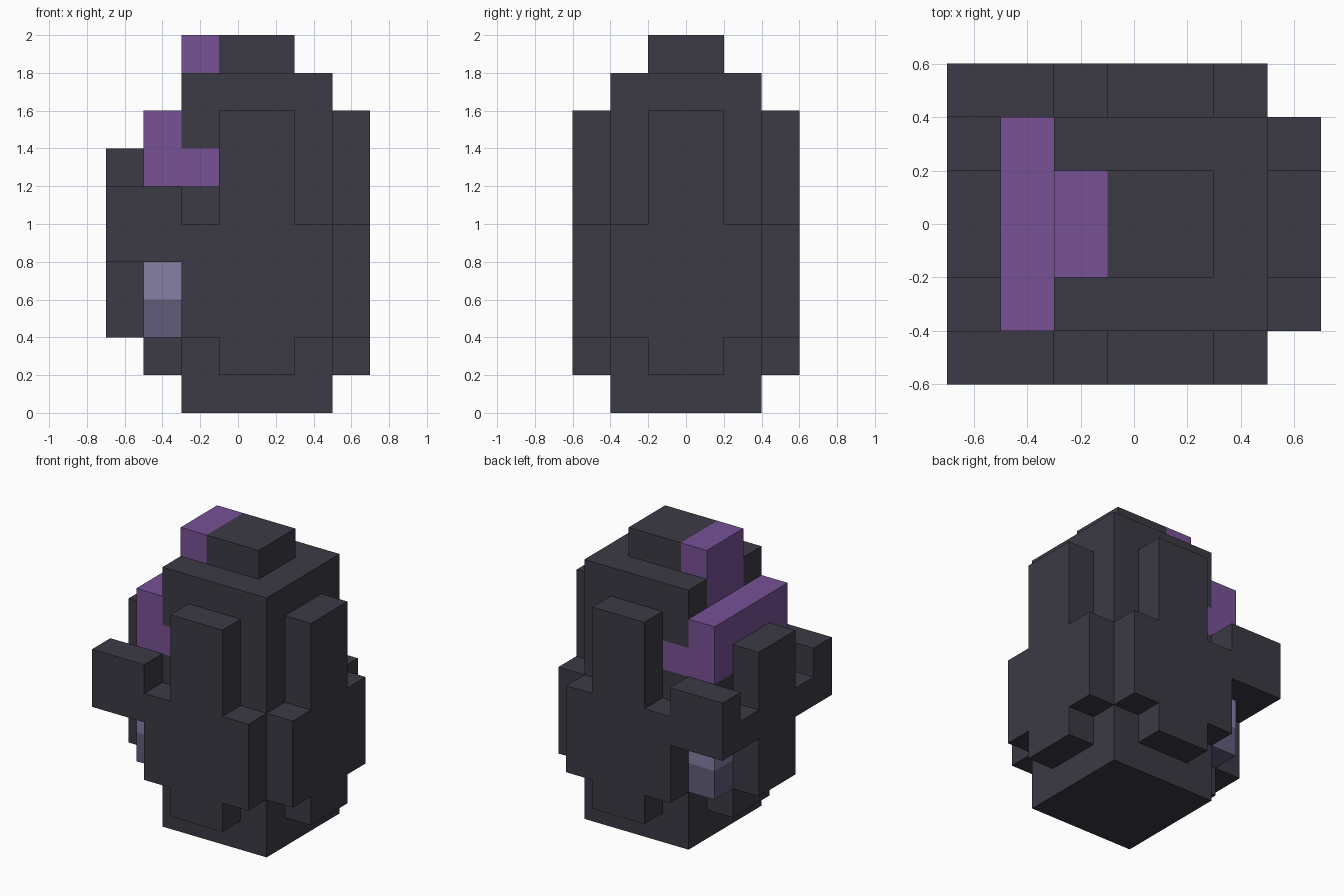
import bpy, bmesh
from math import radians
from mathutils import Matrix, Vector

if "Cube" in bpy.data.objects:
    bpy.data.objects.remove(bpy.data.objects["Cube"], do_unlink=True)


def material(name, rgb):
    mat = bpy.data.materials.new(name)
    mat.use_nodes = True
    mat.diffuse_color = (*rgb, 1)
    mat.node_tree.nodes["Principled BSDF"].inputs["Base Color"].default_value = (*rgb, 1)
    return mat


DARK = material("dark slate", (0.045, 0.042, 0.058))
PURPLE = material("purple", (0.184, 0.084, 0.305))
PALE = material("pale lavender", (0.238, 0.216, 0.376))
DIM = material("dim lavender", (0.117, 0.107, 0.195))


def finish(name, bm, mat):
    bmesh.ops.recalc_face_normals(bm, faces=bm.faces)
    mesh = bpy.data.meshes.new(name)
    bm.to_mesh(mesh)
    bm.free()
    mesh.materials.append(mat)
    obj = bpy.data.objects.new(name, mesh)
    bpy.context.collection.objects.link(obj)
    return obj


def block(name, mat, x, y, z):
    """Box given by its (low, high) range on each axis."""
    spans = [Vector((r[0], r[1])) for r in (x, y, z)]
    centre = Vector([(s[0] + s[1]) / 2 for s in spans])
    size = [s[1] - s[0] for s in spans]
    bm = bmesh.new()
    bmesh.ops.create_cube(bm, size=1, matrix=Matrix.Translation(centre) @ Matrix.Diagonal((*size, 1)))
    return finish(name, bm, mat)


def panel(name, half, inner, angle):
    """Mirrored outline, extruded outward and turned around the body axis."""
    outline = half + [(-u, z) for u, z in reversed(half)]
    bm = bmesh.new()
    face = bm.faces.new([bm.verts.new((u, -inner, z)) for u, z in outline])
    out = bmesh.ops.extrude_face_region(bm, geom=[face], use_keep_orig=True)
    moved = [g for g in out["geom"] if isinstance(g, bmesh.types.BMVert)]
    bmesh.ops.translate(bm, verts=moved, vec=(0, -0.2, 0))
    turn = Matrix.Translation((0.1, 0, 0)) @ Matrix.Rotation(radians(angle), 4, "Z")
    bmesh.ops.transform(bm, matrix=turn, verts=bm.verts)
    return finish(name, bm, mat=DARK)


WIDE, NARROW = (-0.4, 0.4), (-0.2, 0.2)

# Body core, open where the crest sits
block("body_lower", DARK, (-0.3, 0.5), WIDE, (0, 1.2))
block("body_upper", DARK, (-0.1, 0.5), WIDE, (1.2, 1.8))
block("top_cap", DARK, (-0.1, 0.3), NARROW, (1.8, 2.0))

# Stepped panels on three sides of the body
tall = [(0.2, 0.2), (0.2, 0.4), (0.4, 0.4), (0.4, 1.0), (0.2, 1.0), (0.2, 1.6)]
for name, angle in (("front_panel", 0), ("left_panel", 90), ("back_panel", 180)):
    panel(name, tall, 0.4, angle)

# Face guard, set further out on the fourth side
guard = [(0.2, 0.4), (0.2, 0.8), (0.4, 0.8), (0.4, 1.0), (0.2, 1.0), (0.2, 1.4)]
panel("face_guard", guard, 0.6, -90)
block("brow", DARK, (-0.5, -0.3), WIDE, (0.8, 1.2))
block("chin", DARK, (-0.5, -0.3), NARROW, (0.2, 0.4))

# Arms and crest cheeks, one on each side
for side, s in (("front", -1), ("back", 1)):
    block(side + "_arm", DARK, (-0.7, -0.3), sorted((0.4 * s, 0.6 * s)), (0.8, 1.2))
    block(side + "_cheek", DARK, (-0.3, -0.1), sorted((0.2 * s, 0.4 * s)), (1.4, 1.8))

# Two-tone band behind the guard
block("band_upper", PALE, (-0.5, -0.3), WIDE, (0.6, 0.8))
block("band_lower", DIM, (-0.5, -0.3), WIDE, (0.4, 0.6))

# Purple crest
block("crest_base", PURPLE, (-0.5, -0.1), WIDE, (1.2, 1.4))
block("crest_ridge", PURPLE, (-0.5, -0.3), WIDE, (1.4, 1.6))
block("crest_column", PURPLE, (-0.3, -0.1), NARROW, (1.4, 2.0))
